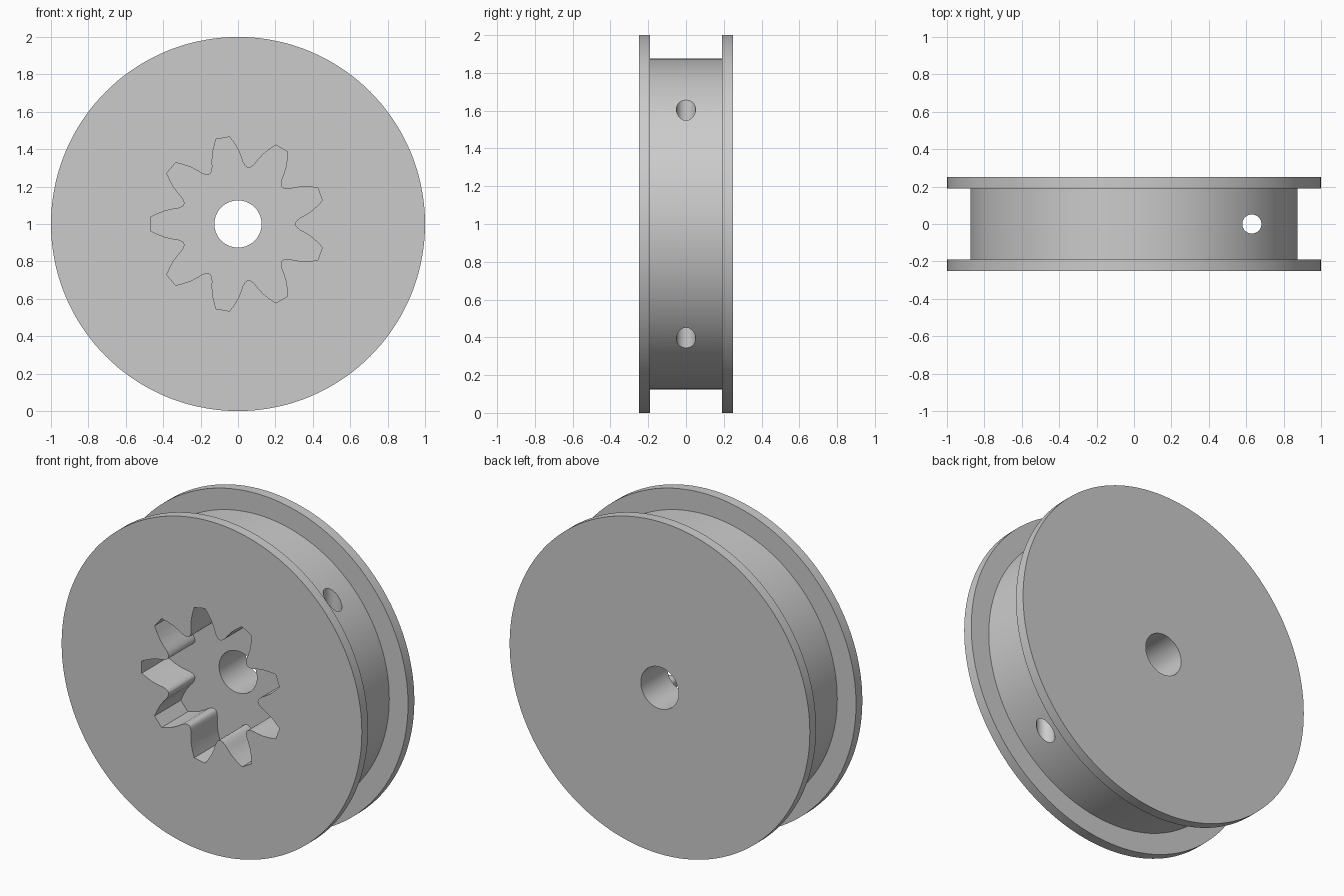
import bpy, bmesh, math
from mathutils import Matrix, Vector

if "Cube" in bpy.data.objects:
    bpy.data.objects.remove(bpy.data.objects["Cube"])

CENTRE = Vector((0, 0, 1))
grey = bpy.data.materials.new("plain_grey")
grey.diffuse_color = (0.6, 0.6, 0.6, 1)
grey.use_nodes = True
grey.node_tree.nodes["Principled BSDF"].inputs["Base Color"].default_value = grey.diffuse_color


def make_object(name, bm):
    bmesh.ops.remove_doubles(bm, verts=bm.verts, dist=1e-5)
    bmesh.ops.recalc_face_normals(bm, faces=bm.faces)
    mesh = bpy.data.meshes.new(name)
    bm.to_mesh(mesh)
    bm.free()
    mesh.materials.append(grey)
    obj = bpy.data.objects.new(name, mesh)
    bpy.context.collection.objects.link(obj)
    return obj


def cut(body, cutter):
    mod = body.modifiers.new(cutter.name, 'BOOLEAN')
    mod.operation = 'DIFFERENCE'
    mod.solver = 'EXACT'
    mod.object = cutter
    bpy.context.view_layer.objects.active = body
    bpy.ops.object.modifier_apply(modifier=mod.name)
    bpy.data.objects.remove(cutter)


# Flanged wheel with a centre bore: closed (radius, y) profile turned about the y axis
profile = [(0.126, -0.25), (1, -0.25), (1, -0.19), (0.875, -0.19),
           (0.875, 0.19), (1, 0.19), (1, 0.25), (0.126, 0.25)]
bm = bmesh.new()
verts = [bm.verts.new((r, y, 1)) for r, y in profile]
edges = [bm.edges.new((verts[i], verts[(i + 1) % len(verts)])) for i in range(len(verts))]
bmesh.ops.spin(bm, geom=verts + edges, cent=CENTRE, axis=(0, 1, 0),
               angle=math.tau, steps=144, use_merge=True)
wheel = make_object("flanged_wheel", bm)

# Gear-shaped pocket, nine teeth, sunk from the front to mid depth
half_tooth = [(0.468, 4.5), (0.43, 7.5), (0.396, 10.2), (0.36, 12.6),
              (0.335, 14.2), (0.319, 16), (0.309, 18), (0.306, 20)]
tooth = [(r, -a) for r, a in reversed(half_tooth[:-1])] + half_tooth
bm = bmesh.new()
outline = []
for k in range(9):
    for r, a in tooth:
        t = math.radians(180 + 40 * k + a)
        outline.append(bm.verts.new((r * math.cos(t), -0.35, 1 + r * math.sin(t))))
face = bm.faces.new(outline)
extruded = bmesh.ops.extrude_face_region(bm, geom=[face])["geom"]
bmesh.ops.translate(bm, vec=(0, 0.35, 0),
                    verts=[v for v in extruded if isinstance(v, bmesh.types.BMVert)])
cut(wheel, make_object("gear_pocket_cutter", bm))

# Cross hole drilled straight through the drum
bm = bmesh.new()
bmesh.ops.create_cone(bm, cap_ends=True, segments=48, radius1=0.051, radius2=0.051,
                      depth=2.4, matrix=Matrix.Translation((0.63, 0, 1)))
cut(wheel, make_object("cross_hole_cutter", bm))

# Smooth round walls with crisp edges
bpy.ops.object.select_all(action='DESELECT')
wheel.select_set(True)
bpy.context.view_layer.objects.active = wheel
bpy.ops.object.shade_smooth_by_angle(angle=math.radians(30))
